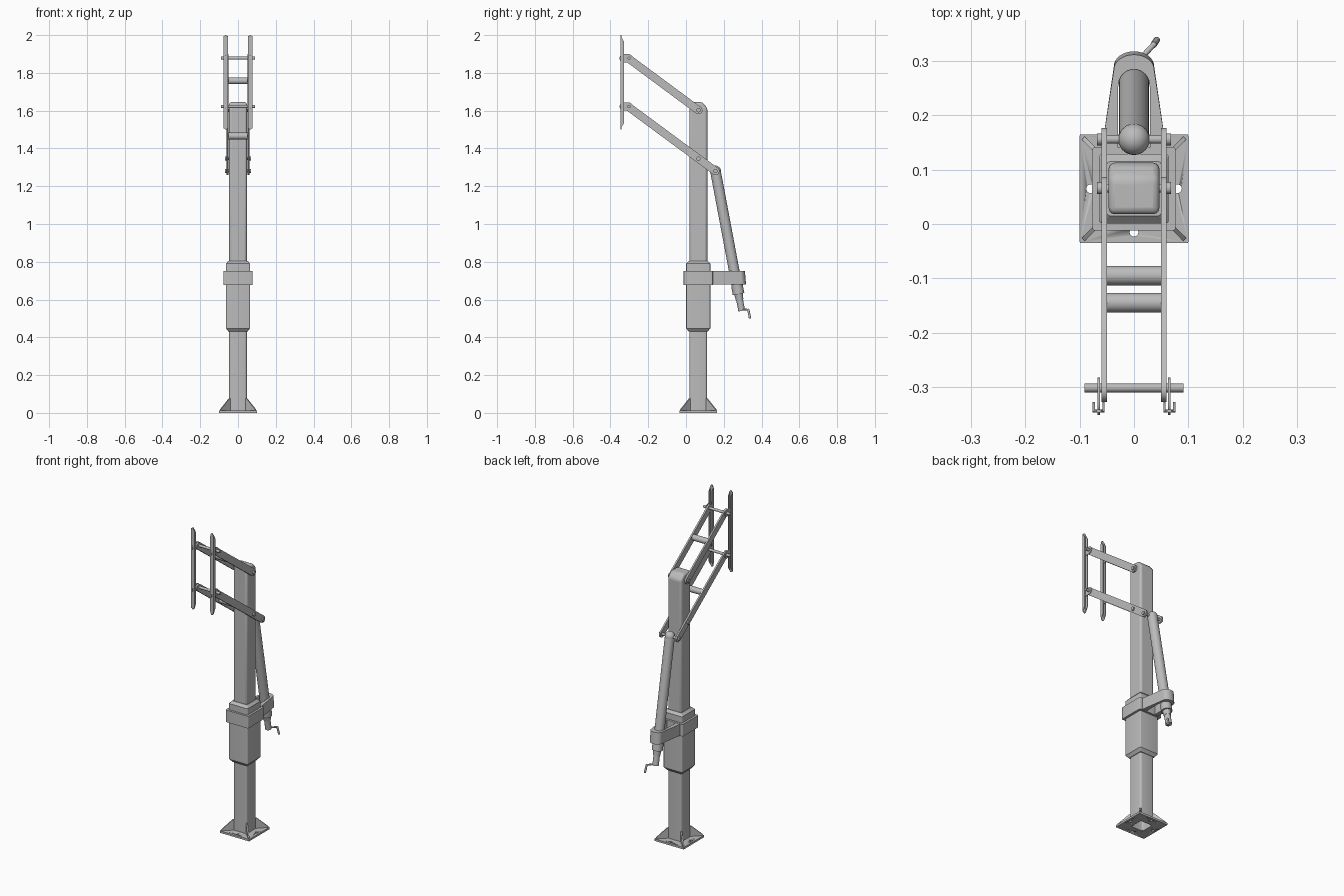
import bpy, math
from mathutils import Vector

if "Cube" in bpy.data.objects:
    bpy.data.objects.remove(bpy.data.objects["Cube"])

grey = bpy.data.materials.new("galvanised_grey")
grey.use_nodes = True
grey.diffuse_color = (0.5, 0.5, 0.5, 1)
grey.node_tree.nodes["Principled BSDF"].inputs["Base Color"].default_value = (0.5, 0.5, 0.5, 1)

CY = 0.065                       # column axis in y
ARM_X = 0.055                    # arm offset either side


def finish(ob, name, bevel=0, segments=3):
    ob.name = name
    ob.data.materials.clear()
    ob.data.materials.append(grey)
    if bevel:
        m = ob.modifiers.new("Bevel", "BEVEL")
        m.width, m.segments = bevel, segments
    bpy.ops.object.select_all(action="DESELECT")
    ob.select_set(True)
    bpy.context.view_layer.objects.active = ob
    bpy.ops.object.shade_smooth_by_angle(angle=math.radians(35))
    return ob


def mesh(name, verts, faces, bevel=0, segments=3):
    me = bpy.data.meshes.new(name)
    me.from_pydata(verts, [], faces)
    ob = bpy.data.objects.new(name, me)
    bpy.context.collection.objects.link(ob)
    return finish(ob, name, bevel, segments)


def loft(name, rings, hole=False, bevel=0, segments=3):
    """Join equal rings of points; close the ends, or wrap round for a tube."""
    n, k = len(rings[0]), len(rings)
    faces = []
    for r in range(k if hole else k - 1):
        a, b = r * n, (r + 1) % k * n
        faces += [(a + i, a + (i + 1) % n, b + (i + 1) % n, b + i) for i in range(n)]
    if not hole:
        faces += [tuple(reversed(range(n))), tuple(range((k - 1) * n, k * n))]
    return mesh(name, [p for r in rings for p in r], faces, bevel, segments)


def rounded(half, radius, z, steps=4):
    """Rounded square around the column axis."""
    pts = []
    for q in range(4):
        for s in range(steps + 1):
            a = math.radians(90) * (q + s / steps)
            sx, sy = [(1, 1), (-1, 1), (-1, -1), (1, -1)][q]
            pts.append((sx * (half - radius) + radius * math.cos(a),
                        CY + sy * (half - radius) + radius * math.sin(a), z))
    return pts


def side_prism(name, profile, x0, x1, bevel=0, segments=3):
    """Profile in (y, z), extruded along x."""
    return loft(name, [[(x, y, z) for y, z in profile] for x in (x0, x1)], False, bevel, segments)


def rod(name, a, b, r, r2=None, sides=24):
    a, b = Vector(a), Vector(b)
    d = b - a
    bpy.ops.mesh.primitive_cone_add(vertices=sides, radius1=r, radius2=r if r2 is None else r2,
                                    depth=d.length, location=(a + b) / 2,
                                    rotation=d.to_track_quat("Z", "Y").to_euler())
    return finish(bpy.context.object, name)


def ball(name, at, r):
    bpy.ops.mesh.primitive_uv_sphere_add(segments=24, ring_count=12, radius=r, location=at)
    return finish(bpy.context.object, name)


def capsule(a, b, r, steps=8):
    """Round-ended bar outline between two (y, z) points."""
    base = math.atan2(b[1] - a[1], b[0] - a[0])
    pts = []
    for c, start in ((b, base - math.pi / 2), (a, base + math.pi / 2)):
        for i in range(steps + 1):
            t = start + math.pi * i / steps
            pts.append((c[0] + r * math.cos(t), c[1] + r * math.sin(t)))
    return pts


# Base plate with square opening and bolt holes
plate = loft("base_plate", [rounded(0.1, 0.002, 0), rounded(0.1, 0.002, 0.012),
                            rounded(0.04, 0.002, 0.012), rounded(0.04, 0.002, 0)], True)
for i in range(4):
    a = i * math.pi / 2
    x, y = 0.08 * math.cos(a), CY + 0.08 * math.sin(a)
    cutter = rod("bolt_hole_cutter", (x, y, -0.02), (x, y, 0.03), 0.008)
    cutter.hide_render = True
    cutter.hide_set(True)
    cut = plate.modifiers.new("Hole", "BOOLEAN")
    cut.object, cut.operation, cut.solver = cutter, "DIFFERENCE", "EXACT"

# Diagonal corner gussets
for i in range(4):
    a = math.radians(45 + 90 * i)
    out, side = Vector((math.cos(a), math.sin(a), 0)), Vector((-math.sin(a), math.cos(a), 0))
    tri = [(0.055, 0.01), (0.132, 0.01), (0.132, 0.018), (0.068, 0.075), (0.055, 0.075)]
    loft("base_gusset", [[Vector((0, CY, z)) + out * d + side * s for d, z in tri]
                         for s in (-0.004, 0.004)])

# Lower post, open underneath
loft("lower_post", [rounded(0.047, 0.012, 0.005), rounded(0.047, 0.012, 0.46),
                    rounded(0.04, 0.008, 0.46), rounded(0.04, 0.008, 0.005)], True)

# Sleeve with tapered ends
loft("sleeve", [rounded(h, 0.006, z) for h, z in
                ((0.05, 0.43), (0.064, 0.448), (0.064, 0.79), (0.05, 0.805))])

# Upper post with sloped back of the top
side_prism("upper_post", [(0.018, 0.78), (0.113, 0.78), (0.113, 1.615), (0.085, 1.645), (0.018, 1.645)],
           -0.047, 0.047, 0.012)

# Clamp band around the sleeve
loft("clamp_band", [rounded(0.077, 0.006, 0.678), rounded(0.077, 0.006, 0.752),
                    rounded(0.062, 0.004, 0.752), rounded(0.062, 0.004, 0.678)], True)


# Strap that loops round the jack
def strap_ring(w0, w1, y1, r, z, slant=0.0):
    pts = [(w0, 0.135, z)]
    for i in range(17):
        a = math.pi * i / 16
        pts.append((w1 * math.cos(a), y1 + slant + r * math.sin(a), z))
    return pts + [(-w0, 0.135, z)]


loft("jack_strap", [strap_ring(0.06, 0.037, 0.285, 0.027, 0.68, 0.006), strap_ring(0.06, 0.037, 0.285, 0.027, 0.75),
                    strap_ring(0.03, 0.029, 0.255, 0.03, 0.75), strap_ring(0.03, 0.029, 0.255, 0.03, 0.68, 0.006)], True)

# Screw jack: tube, gland, rod
top, low = Vector((0, 0.156, 1.28)), Vector((0, 0.295, 0.54))
along = lambda t: top.lerp(low, t)
rod("jack_tube", top, along(0.83), 0.028)
ball("jack_tube_head", top, 0.029)
rod("jack_gland", along(0.82), along(0.88), 0.031)
rod("jack_neck", along(0.87), along(0.92), 0.024, 0.02)
rod("jack_screw", along(0.9), low, 0.018)

# Crank handle
crank = [(0, 0.292, 0.548), (0.036, 0.33, 0.546), (0.042, 0.339, 0.5)]
rod("crank_arm", crank[0], crank[1], 0.005, sides=12)
ball("crank_elbow", crank[1], 0.0055)
rod("crank_grip", crank[1], crank[2], 0.006, sides=12)

# Parallel arms
FRONT_Y, Z_HIGH, Z_LOW = -0.307, 1.878, 1.622
upper_arm = ((0.066, 1.602), (FRONT_Y, Z_HIGH))
lower_arm = ((0.156, 1.28), (FRONT_Y, Z_LOW))
for s, side in ((1, "left"), (-1, "right")):
    for label, (a, b) in (("upper", upper_arm), ("lower", lower_arm)):
        side_prism(f"{label}_arm_{side}", capsule(a, b, 0.021), s * (ARM_X - 0.005), s * (ARM_X + 0.005))

# Cross braces between the arms
for label, (a, b), y in (("upper", upper_arm, -0.145), ("lower", lower_arm, -0.095)):
    z = a[1] + (y - a[0]) / (b[0] - a[0]) * (b[1] - a[1])
    rod(f"{label}_arm_brace", (-0.05, y, z), (0.05, y, z), 0.018)

# Pivot pins with end bosses
pivots = {"upper_post": (0.066, 1.602, 0.062), "lower_post": (0.066, 1.346, 0.062),
          "jack": (0.156, 1.28, 0.062), "upper_rail": (FRONT_Y + 0.005, Z_HIGH, 0.091),
          "lower_rail": (FRONT_Y + 0.005, Z_LOW, 0.091)}
for label, (y, z, reach) in pivots.items():
    rod(f"{label}_pin", (-reach, y, z), (reach, y, z), 0.008)
    if reach < 0.09:
        for s in (-1, 1):
            rod(f"{label}_boss", (s * 0.055, y, z), (s * 0.068, y, z), 0.011)

# Mounting rails: face strip, side flanges, pivot ears
for s, side in ((1, "left"), (-1, "right")):
    mid = s * 0.065
    strip = [(-0.011, 1.52), (-0.004, 1.5), (0.004, 1.5), (0.011, 1.52),
             (0.011, 1.98), (0.004, 2.0), (-0.004, 2.0), (-0.011, 1.98)]
    loft(f"rail_face_{side}", [[(mid + x, y, z) for x, z in strip] for y in (-0.347, -0.342)])
    flange = [(-0.345, 1.505), (-0.328, 1.535), (-0.328, 1.965), (-0.345, 1.995)]
    for f in (-1, 1):
        x = mid + f * 0.009
        side_prism(f"rail_flange_{side}", flange, x - 0.002, x + 0.002)
    for z in (Z_HIGH, Z_LOW):
        side_prism(f"rail_ear_{side}", capsule((-0.33, z), (FRONT_Y + 0.002, z), 0.022),
                   mid - 0.002 * s, mid + 0.002 * s)
